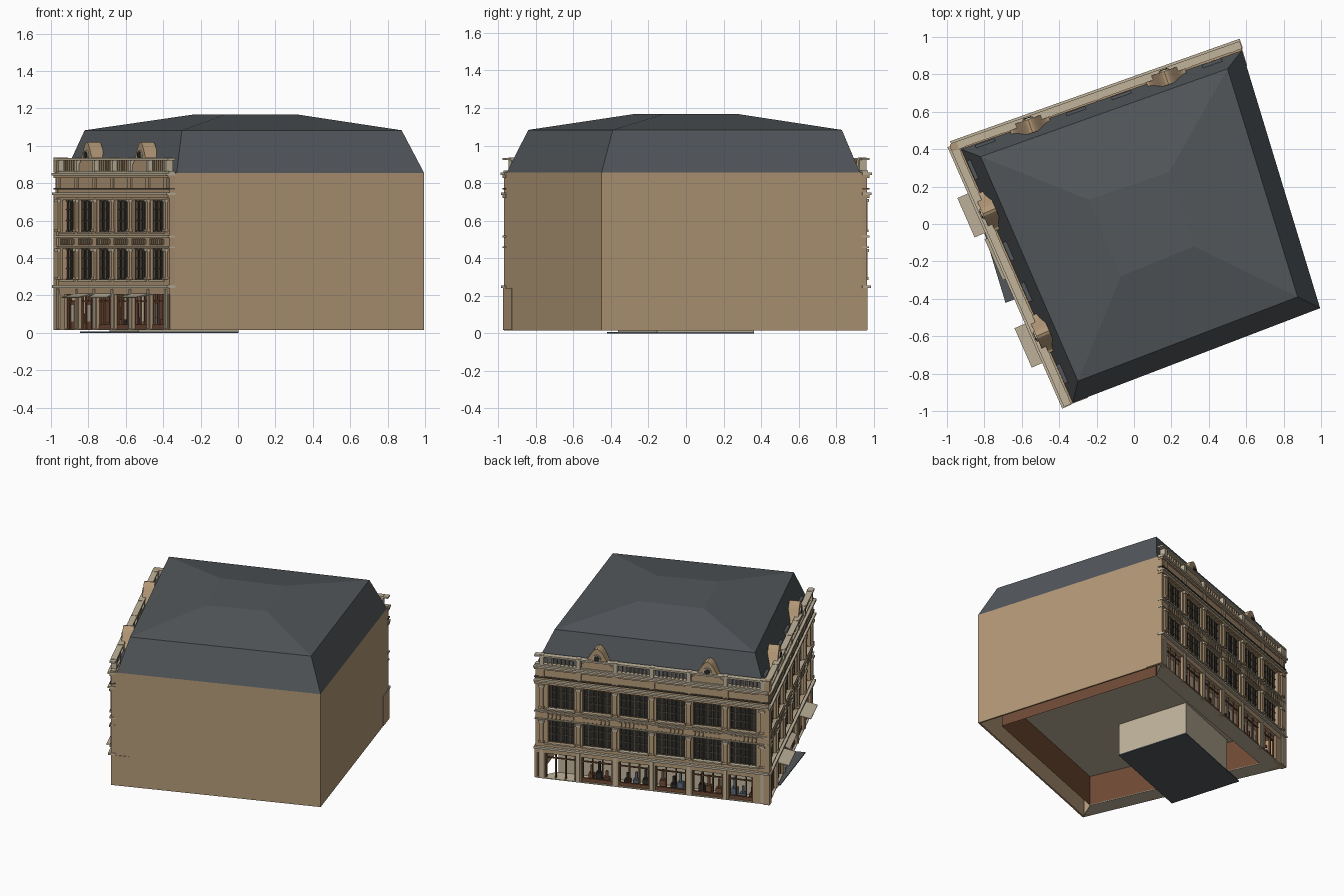
import bpy, bmesh, math, random
from mathutils import Vector

random.seed(4)
if "Cube" in bpy.data.objects:
    bpy.data.objects.remove(bpy.data.objects["Cube"])


def material(name, r, g, b):
    m = bpy.data.materials.new(name)
    m.use_nodes = True
    m.diffuse_color = (r, g, b, 1)
    m.node_tree.nodes["Principled BSDF"].inputs["Base Color"].default_value = (r, g, b, 1)
    return m


TAN = material("tan stone", .45, .315, .185)
CREAM = material("cream trim", .53, .455, .33)
SLATE = material("slate roof", .085, .095, .104)
GLASS = material("dark glass", .025, .025, .022)
FRAME = material("window frame", .09, .072, .05)
WOOD = material("brown wood", .16, .068, .035)
BLUE = material("blue display", .10, .14, .20)

parts = {}


def mesh(name, mat):
    return parts.setdefault(name, (bmesh.new(), [mat]))[0]


def stack(name, mat, rings, caps=True):
    """Join successive rings of points into one solid or shell."""
    bm = mesh(name, mat)
    loops = [[bm.verts.new(p) for p in ring] for ring in rings]
    for lo, hi in zip(loops, loops[1:]):
        for i in range(len(lo)):
            j = (i + 1) % len(lo)
            bm.faces.new((lo[i], lo[j], hi[j], hi[i]))
    if caps:
        bm.faces.new(loops[0][::-1])
        bm.faces.new(loops[-1])


def at(poly, z):
    return [(p[0], p[1], z) for p in poly]


class Side:
    """A wall line: u runs along it, d points outward, z is up."""
    def __init__(self, a, b):
        self.a, self.len = Vector(a), (Vector(b) - Vector(a)).length
        self.u = (Vector(b) - Vector(a)).normalized()
        n = Vector((-self.u.y, self.u.x))
        self.n = n if n.dot(self.a - MID) > 0 else -n

    def pt(self, u, d, z):
        p = self.a + self.u * u + self.n * d
        return (p.x, p.y, z)

    def box(self, name, mat, u0, u1, d0, d1, z0, z1):
        base = ((u0, d0), (u1, d0), (u1, d1), (u0, d1))
        stack(name, mat, [[self.pt(u, d, z) for u, d in base] for z in (z0, z1)])

    def plate(self, name, mat, outline, d0, d1):
        stack(name, mat, [[self.pt(u, d, z) for u, z in outline] for d in (d0, d1)])


# Footprint: west, north, east and south corners
W, N, E, S = [Vector(p) for p in ((-.975, .42), (.565, .965), (.995, -.45), (-.365, -.97))]
MID = (W + N + E + S) / 4
foot = [W, N, E, S]
north, west = Side(W, N), Side(W, S)
plain = [Side(N, E), Side(S, E)]

# Upper body, set back behind the facade stonework, with a pale ceiling below
core = [W - .03 * (north.n + west.n), N + .03 * plain[0].u, E, S + .03 * plain[1].u]
stack("upper_body", TAN, [at(core, .24), at(core, .855)])
body = parts["upper_body"]
body[1].append(CREAM)
for f in body[0].faces:
    if all(v.co.z < .3 for v in f.verts):
        f.material_index = 1

# Ground floor: plain walls, shop floors and open cellar walls
for s in plain:
    s.box("plain_wall", TAN, 0, s.len, -.012, 0, .015, .24)
    s.box("end_panel", TAN, 0, .125, 0, .004, .018, .24)
inner = [MID + (p - MID) * .84 for p in foot]
for i, j in ((0, 1), (3, 0)):
    floor = [foot[i], foot[j], inner[j], inner[i]]
    stack("shop_floor", CREAM, [at(floor, .015), at(floor, .02)])
stack("cellar_wall", WOOD, [at(inner, .015), at(inner, .24)], False)

# Entrance room hanging from the ceiling onto a dark base
ax, ay, centre = Vector((-.933, -.36)) * .37, Vector((-.29, .957)) * .27, Vector((-.42, -.03))
for name, mat, reach, z0, z1 in (("entrance_room", CREAM, .55, .008, .24), ("entrance_base", SLATE, 1, 0, .008)):
    plan = [centre + ax * i + ay * j for i, j in ((-1, -1), (reach, -1), (reach, 1), (-1, 1))]
    stack(name, mat, [at(plan, z0), at(plan, z1)])

# Mansard roof
eaves = [(-.925, .40), N + .04 * plain[0].u, E, S + .04 * plain[1].u]
shoulder = [(-.82, .36), (.5, .83), (.875, -.39), (-.30, -.84)]
crown = [(-.24, .13), (.19, .28), (.32, -.12), (-.07, -.28)]
stack("roof", SLATE, [at(eaves, .855), at(shoulder, 1.083), at(crown, 1.167)])


def window(s, c, w, z0, z1):
    """Three-light window with frames, surround and sill."""
    s.box("window_glass", GLASS, c - w, c + w, -.03, -.026, z0, z1)
    for i in range(4):
        u = c - w + i * 2 * w / 3
        s.box("window_mullion", TAN if i in (1, 2) else FRAME, u - .0045, u + .0045, -.03, -.014, z0, z1)
    for i in range(3):
        u = c - w + (i + .5) * 2 * w / 3
        s.box("window_bar", FRAME, u - .003, u + .003, -.03, -.02, z0, z1)
    for f in (.02, .36, .70, .98):
        z = z0 + f * (z1 - z0)
        s.box("window_bar", FRAME, c - w, c + w, -.03, -.02, z - .003, z + .003)
    s.box("window_sill", CREAM, c - w - .008, c + w + .008, -.03, .01, z0 - .01, z0)


def gable(s, c):
    """Bell-shaped gable with a round window."""
    bell = [(k / 8, .90 + .06 * (1 + math.cos(math.pi * k / 8))) for k in range(-8, 9)]
    outline = [(c - .11, .858)] + [(c + .11 * t, z) for t, z in bell] + [(c + .11, .858)]
    s.plate("gable", TAN, outline, -.08, -.005)
    for name, mat, r, d in (("round_window_rim", CREAM, .028, .002), ("round_window", GLASS, .02, .006)):
        ring = [(c + r * math.cos(k * math.pi / 8), .95 + r * math.sin(k * math.pi / 8)) for k in range(16)]
        s.plate(name, mat, ring, -.006, d)


def shop(s, a, b, kind):
    """Shop bay: a display window, a wooden door or an open entrance."""
    c = (a + b) / 2
    for u in (a + .006, b - .006, c - .035, c + .035):
        s.box("shop_frame", WOOD, u - .004, u + .004, -.028, -.016, .02, .205)
    s.box("shop_transom", WOOD, a, b, -.028, -.016, .165, .172)
    if kind == "door":
        s.box("shop_door", WOOD, c - .035, c + .035, -.03, -.02, .02, .165)
        s.box("door_glass", CREAM, c - .02, c + .02, -.02, -.017, .06, .15)
    elif kind == "display":
        s.box("stall_riser", WOOD, a, b, -.03, -.015, .02, .045)
        for k in (-1, 0, 1):
            u, h = c + k * .06 + random.uniform(-.01, .01), random.uniform(.06, .13)
            tint = random.choice((BLUE, WOOD, GLASS))
            label = tint.name.split()[0] + "_display"
            s.box(label, tint, u - .02, u + .02, -.085, -.05, .02, .02 + h * .5)
            s.box(label, tint, u - .008, u + .008, -.075, -.06, .02 + h * .5, .035 + h)


def facade(s, kinds):
    n, L, edge = 6, s.len, .045
    step = (L - 2 * edge) / n
    lines = [edge + i * step for i in range(n + 1)]
    # Continuous bands: name, colour, projection, bottom, top
    for name, mat, d, z0, z1 in (
            ("shop_fascia", TAN, .002, .205, .24), ("shop_cornice", CREAM, .02, .24, .255),
            ("lower_band", TAN, 0, .255, .285), ("middle_band", TAN, 0, .45, .54),
            ("middle_moulding", CREAM, .012, .51, .52), ("lintel_moulding", CREAM, .01, .455, .462),
            ("upper_band", TAN, 0, .71, .855), ("upper_cornice", CREAM, .022, .737, .75),
            ("cornice_bed", TAN, .012, .72, .737), ("attic_string", FRAME, .012, .766, .775),
            ("eaves_bed", TAN, .012, .828, .842), ("eaves_cornice", CREAM, .024, .842, .856),
            ("parapet_base", CREAM, .004, .856, .866), ("parapet_rail", CREAM, .012, .922, .934)):
        s.box(name, mat, 0, L + d / 3, -.03, d, z0, z1)
    # Piers, pilasters and parapet posts
    for i, u in enumerate(lines):
        w = .045 if i in (0, n) else .03
        s.box("pier", TAN, u - w, u + w, -.03, 0, .255, .72)
        s.box("parapet_post", CREAM, u - .014, u + .014, -.032, .008, .86, .937)
        s.box("attic_pilaster", TAN, u - .02, u + .02, 0, .008, .775, .828)
        for z0, z1 in ((.285, .45), (.54, .715)):
            s.box("pilaster", TAN, u - .014, u + .014, 0, .012, z0, z1)
            s.box("pilaster_base", TAN, u - .019, u + .019, 0, .017, z0, z0 + .014)
            s.box("capital", CREAM, u - .02, u + .02, 0, .018, z1 - .016, z1)
        wide = .07 if i == 0 else .022
        lo, hi = max(0, u - wide), min(L, u + wide)
        s.box("shop_pier", TAN, lo, hi, -.03, 0, .015, .205)
        s.box("shop_pilaster", CREAM, u - .01, u + .01, 0, .008, .02, .235)
    # Bays
    for i, kind in enumerate(kinds):
        c = lines[i] + step / 2
        half = step / 2 - .032
        window(s, c, half, .285, .45)
        window(s, c, half, .54, .71)
        shop(s, lines[i] + (.07 if i == 0 else .022), lines[i + 1] - .022, kind)
        s.box("spandrel_panel", TAN, c - half, c + half, 0, .005, .474, .498)
        for k in range(7):
            u = c + (k - 3) * half / 3.4
            s.box("small_baluster", TAN, u - .004, u + .004, .005, .011, .47, .505)
            s.box("parapet_baluster", TAN, u - .004, u + .004, -.02, -.008, .866, .922)
        if i in (1, 4):
            gable(s, c)
        else:
            s.box("roof_dormer", SLATE, c - .055, c + .055, -.1, -.04, .855, .92)


facade(north, ["display"] * 5 + ["open"])
facade(west, ["door"] * 2 + ["display"] * 4)
north.box("shop_back_wall", CREAM, .14, north.len - .13, -.116, -.112, .02, .235)

# Corner post where the facades meet
for z0, z1 in ((.015, .24), (.255, .72), (.858, .937)):
    north.box("corner_post", TAN, -.008, .035, -.035, .008, z0, z1)

# Canopies over the west shops
for u0, u1, d in ((.27, .50, .085), (.53, .77, .04), (1.03, 1.26, .085)):
    outline = [(0, .203), (d, .187), (d, .192), (0, .21)]
    stack("canopy", CREAM, [[west.pt(u, k, z) for k, z in outline] for u in (u0, u1)])

# Turn the collected parts into objects
for name, (bm, mats) in parts.items():
    bmesh.ops.recalc_face_normals(bm, faces=bm.faces)
    data = bpy.data.meshes.new(name)
    bm.to_mesh(data)
    bm.free()
    for m in mats:
        data.materials.append(m)
    bpy.context.collection.objects.link(bpy.data.objects.new(name, data))
